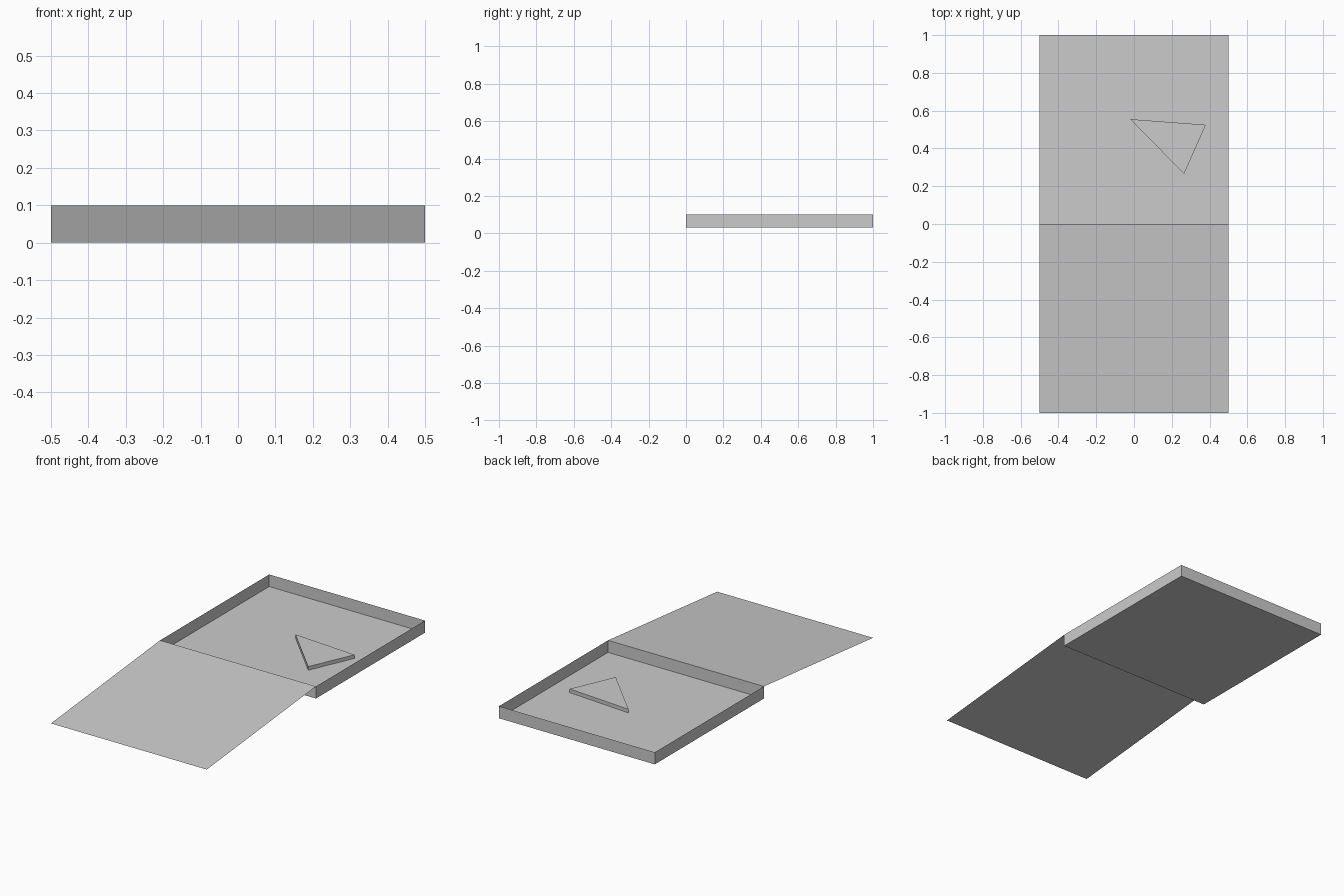
import bpy
import bmesh
from mathutils import Vector

FLOOR, RIM = 0.03, 0.1

cube = bpy.data.objects.get("Cube")
if cube:
    bpy.data.objects.remove(cube, do_unlink=True)

# Single grey for everything
grey = bpy.data.materials.new("plain_grey")
grey.use_nodes = True
grey.diffuse_color = (0.6, 0.6, 0.6, 1)
grey.node_tree.nodes["Principled BSDF"].inputs["Base Color"].default_value = grey.diffuse_color


def sheet(name, points, rise=0.0, keep_base=True):
    """Flat polygon; a rise adds upright walls, and keep_base=False
    moves the polygon to the top as a cap."""
    bm = bmesh.new()
    base = bm.faces.new([bm.verts.new(p) for p in points])
    if rise:
        up = Vector((0, 0, rise))
        low = list(base.verts)
        high = [bm.verts.new(v.co + up) for v in low]
        for i in range(len(low)):
            j = (i + 1) % len(low)
            bm.faces.new((low[i], low[j], high[j], high[i]))
        if not keep_base:
            bm.faces.new(high)
            bmesh.ops.delete(bm, geom=[base], context="FACES_ONLY")
    bm.normal_update()
    mesh = bpy.data.meshes.new(name)
    bm.to_mesh(mesh)
    bm.free()
    mesh.materials.append(grey)
    obj = bpy.data.objects.new(name, mesh)
    bpy.context.collection.objects.link(obj)
    return obj


# Open tray with thin walls
sheet("tray", [(-0.5, 0, FLOOR), (0.5, 0, FLOOR), (0.5, 1, FLOOR), (-0.5, 1, FLOOR)],
      rise=RIM - FLOOR)

# Lid hinged on the front rim, sloping down to the ground
sheet("lid", [(-0.5, -1, 0), (0.5, -1, 0), (0.5, 0, RIM), (-0.5, 0, RIM)])

# Triangular slice resting on the tray floor
sheet("slice", [(-0.02, 0.555, FLOOR), (0.265, 0.265, FLOOR), (0.38, 0.525, FLOOR)],
      rise=0.021, keep_base=False)
